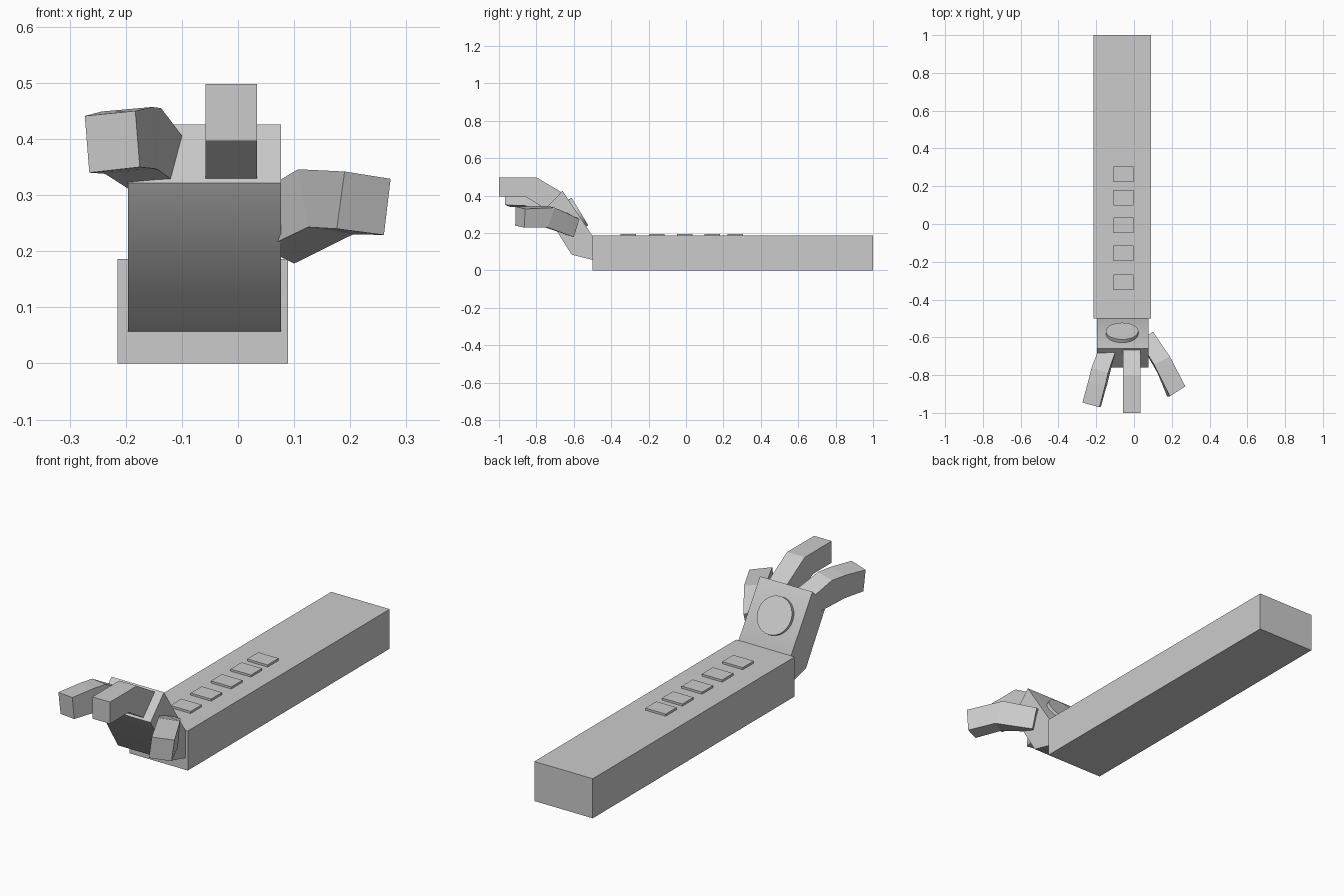
import bpy, math
from mathutils import Vector

if "Cube" in bpy.data.objects:
    bpy.data.objects.remove(bpy.data.objects["Cube"])


def mesh_object(name, verts, faces):
    me = bpy.data.meshes.new(name)
    me.from_pydata(verts, [], faces)
    me.validate()
    ob = bpy.data.objects.new(name, me)
    bpy.context.collection.objects.link(ob)
    return ob


def loft(name, rings):
    """Closed skin over rings of equal size, capped at both ends."""
    n = len(rings[0])
    verts = [p for r in rings for p in r]
    faces = [tuple(range(n)), tuple(reversed(range(len(verts) - n, len(verts))))]
    for k in range(len(rings) - 1):
        for i in range(n):
            j = (i + 1) % n
            faces.append((k * n + j, k * n + i, (k + 1) * n + i, (k + 1) * n + j))
    return mesh_object(name, verts, faces)


def prism(name, profile, x0, x1):
    """Side profile (y, z), listed clockwise seen from +x, extruded along x."""
    return loft(name, [[(x, y, z) for y, z in profile] for x in (x1, x0)])


def box(name, lo, hi):
    (x0, y0, z0), (x1, y1, z1) = lo, hi
    return prism(name, [(y0, z0), (y1, z0), (y1, z1), (y0, z1)], x0, x1)


# Forearm with a row of raised pads
box("forearm", (-0.215, -0.5, 0), (0.089, 1.0, 0.186))
for i, y in enumerate((-0.308, -0.156, -0.006, 0.14, 0.264)):
    box(f"pad_{i + 1}", (-0.108, y - 0.041, 0.17), (-0.002, y + 0.041, 0.196))

# Raised palm, its underside softly shaded
palm = prism("palm", [(-0.49, 0.054), (-0.612, 0.085), (-0.76, 0.322),
                      (-0.66, 0.426), (-0.49, 0.17)][::-1], -0.196, 0.077)
bpy.context.view_layer.objects.active = palm
palm.select_set(True)
bpy.ops.object.shade_smooth_by_angle(angle=math.radians(45))

# Round disc on the back of the hand
normal = Vector((0, 0.86, 0.52)).normalized()
bpy.ops.mesh.primitive_cylinder_add(
    vertices=32, radius=0.086, depth=0.05,
    location=Vector((-0.063, -0.567, 0.315)) - normal * 0.025,
    rotation=normal.to_track_quat('Z', 'Y').to_euler())
bpy.context.object.name = "disc"
bpy.ops.object.shade_smooth_by_angle(angle=math.radians(30))

# Middle finger
prism("middle_finger", [(-1.0, 0.396), (-0.86, 0.396), (-0.745, 0.325),
                        (-0.66, 0.415), (-0.8, 0.498), (-1.0, 0.498)], -0.058, 0.034)

# Outer finger: rings from tip to root (top left, top right, bottom right, bottom left)
loft("outer_finger", [
    [(-0.273, -0.945, 0.441), (-0.183, -0.97, 0.450), (-0.175, -0.967, 0.350), (-0.265, -0.94, 0.340)],
    [(-0.243, -0.835, 0.449), (-0.153, -0.857, 0.457), (-0.148, -0.868, 0.347), (-0.238, -0.845, 0.338)],
    [(-0.225, -0.762, 0.448), (-0.137, -0.787, 0.455), (-0.142, -0.85, 0.345), (-0.234, -0.83, 0.336)],
    [(-0.186, -0.66, 0.390), (-0.100, -0.68, 0.406), (-0.115, -0.73, 0.325), (-0.195, -0.71, 0.311)]])

# Thumb
loft("thumb", [
    [(0.190, -0.912, 0.342), (0.272, -0.86, 0.329), (0.260, -0.865, 0.229), (0.176, -0.913, 0.240)],
    [(0.107, -0.745, 0.346), (0.190, -0.702, 0.336), (0.205, -0.74, 0.230), (0.125, -0.79, 0.243)],
    [(0.030, -0.62, 0.300), (0.100, -0.57, 0.275), (0.100, -0.60, 0.178), (0.045, -0.65, 0.205)]])

# Make all outside faces point outwards
import bmesh
for ob in bpy.context.scene.objects:
    bm = bmesh.new()
    bm.from_mesh(ob.data)
    bmesh.ops.recalc_face_normals(bm, faces=bm.faces)
    bm.to_mesh(ob.data)
    bm.free()
